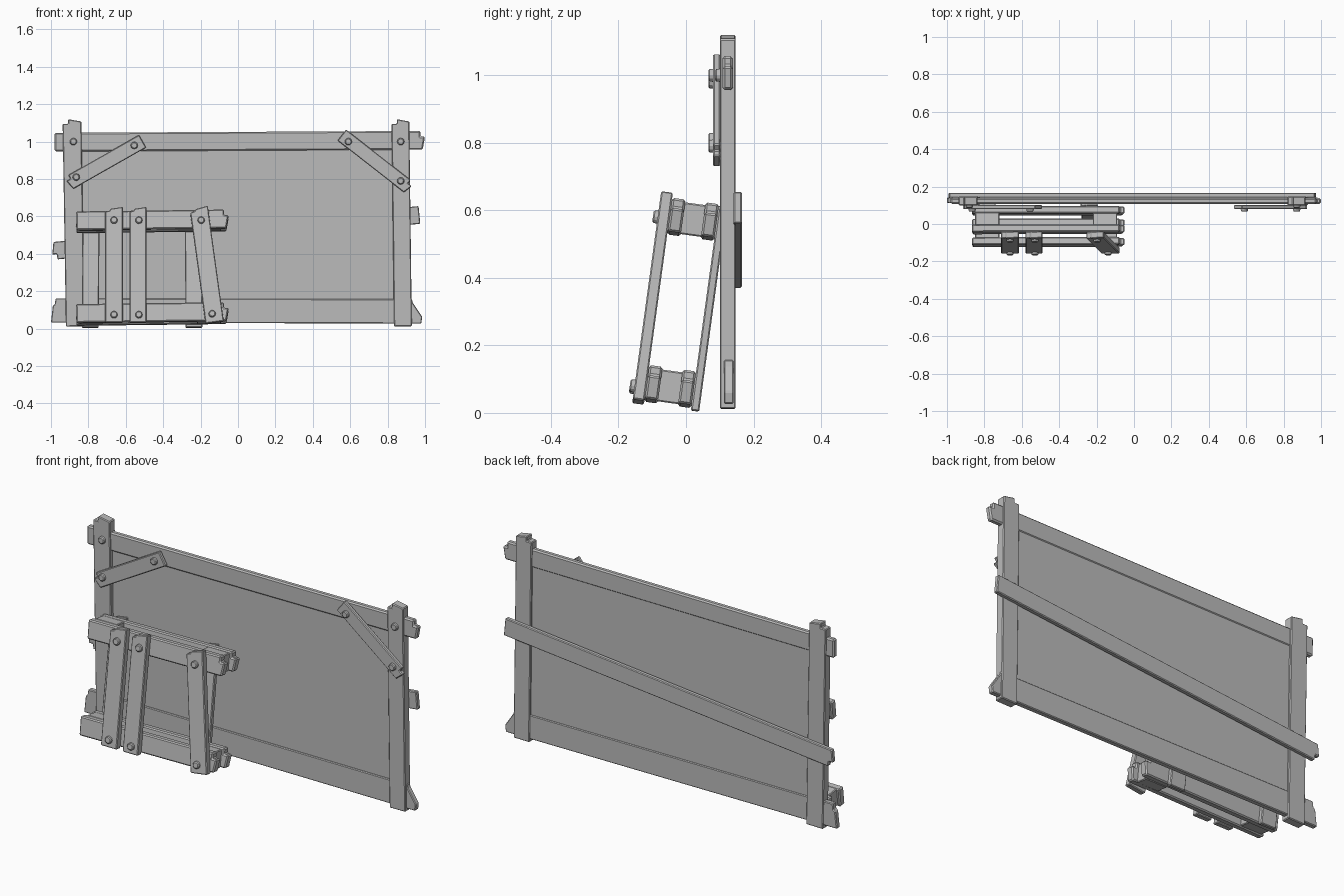
import bpy, bmesh, math
from mathutils import Matrix, Vector

cube = bpy.data.objects.get("Cube")
if cube:
    bpy.data.objects.remove(cube, do_unlink=True)

grey = bpy.data.materials.new("grey wood")
COLOUR = (0.5, 0.5, 0.5, 1)
grey.use_nodes = True
grey.diffuse_color = COLOUR
grey.node_tree.nodes["Principled BSDF"].inputs["Base Color"].default_value = COLOUR

# End shapes: (position across the plank, offset along it)
FLAT = [(-1, 0), (1, 0)]
STEP = [(-1, -.025), (-.4, -.025), (-.4, 0), (1, -.013)]
SLOPE = [(-1, -.055), (-.7, -.05), (.45, 0), (1, -.005)]
SKEW = [(-1, -.025), (-.5, -.02), (-.4, -.01), (1, 0)]


def flip(end):
    return [(-s, t) for s, t in reversed(end)]


# The small crate side leans back against the board
LEAN = Matrix.Translation((0, -.16, .025)) @ Matrix.Rotation(math.radians(-7.8), 4, "X")
UPRIGHT = Matrix.Identity(4)


def finish(name, bm, frame, bevel):
    bmesh.ops.recalc_face_normals(bm, faces=bm.faces)
    mesh = bpy.data.meshes.new(name)
    bm.to_mesh(mesh)
    bm.free()
    mesh.materials.append(grey)
    ob = bpy.data.objects.new(name, mesh)
    bpy.context.collection.objects.link(ob)
    ob.matrix_world = frame
    if bevel:
        mod = ob.modifiers.new("worn edges", "BEVEL")
        mod.width = bevel
        mod.segments = 1
        mod.limit_method = "ANGLE"
    return ob


def plank(name, a, b, width, front, back, start=FLAT, end=FLAT, frame=UPRIGHT, bevel=.004):
    """Plank from a to b in the x-z plane, with shaped ends."""
    a, b = Vector(a), Vector(b)
    along = (b - a).normalized()
    across = Vector((along.y, -along.x)) * width / 2
    outline = [b + across * s + along * t for s, t in end]
    outline += [a + across * s - along * t for s, t in reversed(start)]
    bm = bmesh.new()
    face = bm.faces.new([bm.verts.new((p.x, front, p.y)) for p in outline])
    new = bmesh.ops.extrude_face_region(bm, geom=[face])["geom"]
    bmesh.ops.translate(bm, vec=(0, back - front, 0),
                        verts=[v for v in new if isinstance(v, bmesh.types.BMVert)])
    return finish(name, bm, frame, bevel)


def bolt(name, x, z, surface, frame=UPRIGHT):
    """Low domed bolt head facing the front."""
    bm = bmesh.new()
    place = Matrix.Translation((x, surface - .004, z)) @ Matrix.Rotation(math.pi / 2, 4, "X")
    bmesh.ops.create_cone(bm, cap_ends=True, segments=12, radius1=.02, radius2=.018,
                          depth=.02, matrix=place)
    finish(name, bm, frame, .004)


# Board panel and frame
plank("panel", (-.87, .54), (.87, .54), .98, .12, .135, bevel=0)
plank("left_post_right_side", (.882, .012), (.868, 1.12), .095, .1, .147, end=STEP)
plank("right_side_post", (-.87, .012), (-.888, 1.12), .1, .1, .147, end=STEP)
plank("top_rail", (-.98, .997), (1, 1.007), .1, .108, .139, end=STEP, bevel=.007)
plank("bottom_rail", (-1, .097), (.985, .092), .13, .112, .141, SKEW, SLOPE)
plank("back_diagonal", (-.995, .415), (.97, .608), .095, .141, .166, flip(STEP), FLAT)

# Corner braces
plank("right_corner_brace", (-.91, .775), (-.51, 1.002), .078, .08, .102, STEP, FLAT)
plank("left_corner_brace", (.555, 1.035), (.92, .75), .075, .08, .102, FLAT, STEP)
for x, z, y in [(-.88, 1, .1), (.87, 1, .1), (-.555, .98, .08), (-.865, .81, .08),
                (.59, 1, .08), (.87, .79, .08)]:
    bolt("frame_bolt", x, z, y)

# Leaning crate: two pairs of rails with spacer blocks between them
for level, z in (("lower", .067), ("upper", .567)):
    for side, front in (("front", .035), ("back", .135)):
        plank(f"{level}_{side}_rail", (-.865, z - .004), (-.05, z + .006), .1, front,
              front + .04, FLAT, STEP, LEAN, .006)
    for x in (-.785, -.155):
        plank(f"{level}_spacer", (x - .065, z), (x + .065, z), .095, .07, .14, frame=LEAN)

# Crate slats, front and back
for bottom, top, width in ((-.663, -.663, .095), (-.535, -.535, .09), (-.125, -.21, .098)):
    plank("front_slat", (bottom, .01), (top, .632), width, 0, .035, FLAT, SKEW, LEAN)
for bottom, top in ((-.79, -.785), (-.235, -.24)):
    plank("back_slat", (bottom, .006), (top, .62), .09, .175, .2, FLAT, SKEW, LEAN)
for x, z in [(-.663, .56), (-.53, .56), (-.197, .56), (-.663, .05), (-.53, .05), (-.138, .055)]:
    bolt("slat_bolt", x, z, 0, LEAN)
